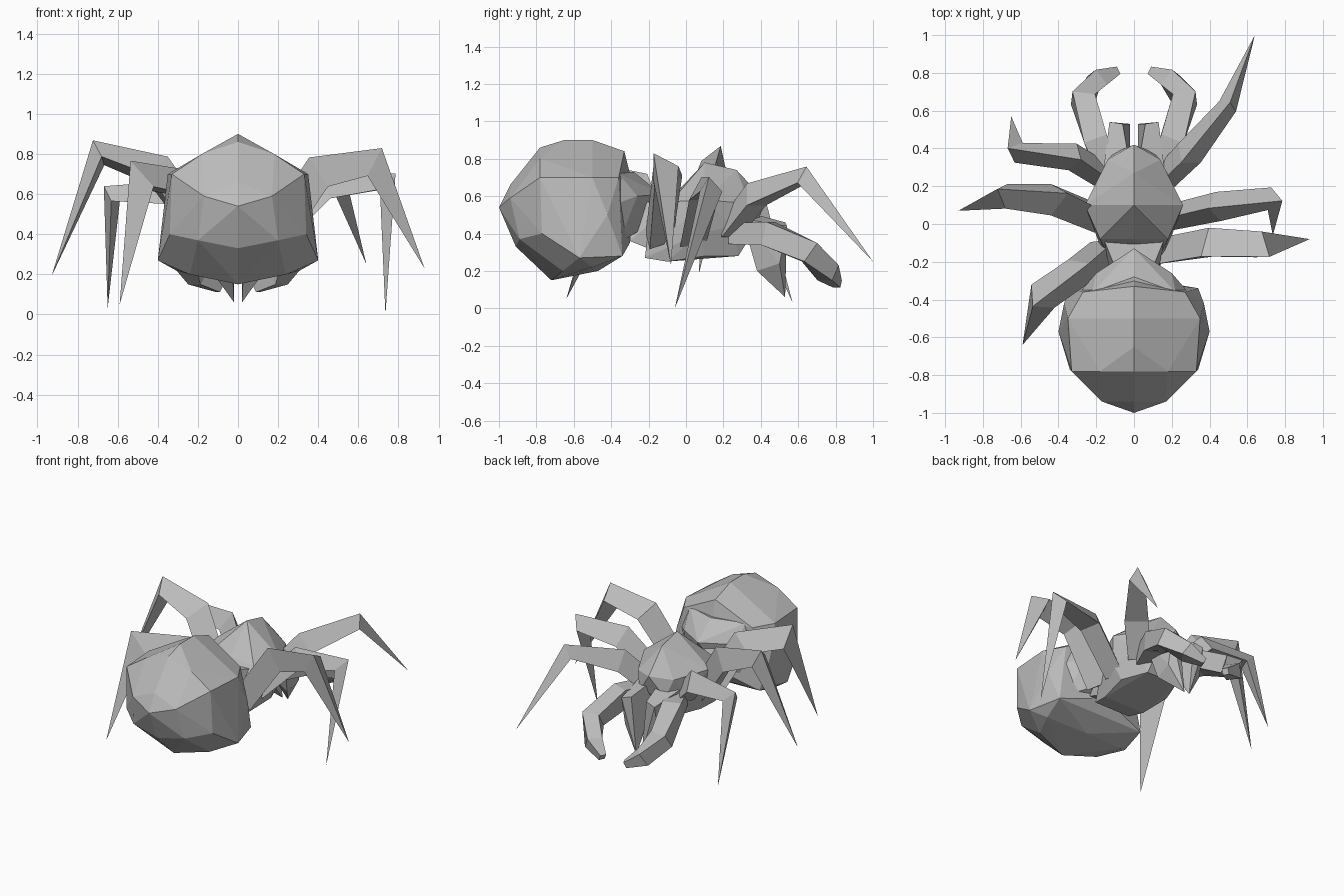
import bpy, bmesh, math
from mathutils import Vector

cube = bpy.data.objects.get("Cube")
if cube:
    bpy.data.objects.remove(cube, do_unlink=True)

grey = bpy.data.materials.new("plain_grey")
grey.use_nodes = True
colour = (0.5, 0.5, 0.5, 1)
grey.diffuse_color = colour
grey.node_tree.nodes["Principled BSDF"].inputs["Base Color"].default_value = colour


def finish(name, bm):
    bmesh.ops.recalc_face_normals(bm, faces=bm.faces)
    mesh = bpy.data.meshes.new(name)
    bm.to_mesh(mesh)
    bm.free()
    mesh.materials.append(grey)
    obj = bpy.data.objects.new(name, mesh)
    bpy.context.collection.objects.link(obj)
    return obj


def faceted(name, points, sides=(1, -1)):
    """Faceted solid wrapped round corner points, mirrored over the listed sides."""
    bm = bmesh.new()
    for s in sides:
        for x, y, z in points:
            if x or s == sides[0]:
                bm.verts.new((x * s, y, z))
    hull = bmesh.ops.convex_hull(bm, input=bm.verts)
    spare = set(hull["geom_interior"] + hull["geom_unused"])
    bmesh.ops.delete(bm, geom=[g for g in spare if isinstance(g, bmesh.types.BMVert)],
                     context='VERTS')
    bmesh.ops.dissolve_limit(bm, angle_limit=math.radians(4), verts=bm.verts, edges=bm.edges)
    return finish(name, bm)


def limb(name, path, radii, roll=0.0, sides=3):
    """Angular tapering limb: mitred rings with a ridge turned by roll."""
    path = [Vector(p) for p in path]
    bm = bmesh.new()
    rings = []
    for i, p in enumerate(path):
        back = (p - path[i - 1]).normalized() if i else Vector()
        ahead = (path[i + 1] - p).normalized() if i + 1 < len(path) else Vector()
        t = (back + ahead).normalized()
        side = t.cross(Vector((0, 0, 1))).normalized()
        up = side.cross(t)
        ring = []
        for k in range(sides):
            a = math.radians(roll) + math.tau * k / sides
            ring.append(bm.verts.new(p + (up * math.cos(a) + side * math.sin(a)) * radii[i]))
        rings.append(ring)
    for a, b in zip(rings, rings[1:]):
        for k in range(sides):
            n = (k + 1) % sides
            bm.faces.new((a[k], a[n], b[n], b[k]))
    bm.faces.new(rings[0])
    bm.faces.new(rings[-1])
    bmesh.ops.remove_doubles(bm, verts=bm.verts, dist=0.003)
    return finish(name, bm)


# Abdomen
faceted("abdomen", [
    (0, -1, .54), (.17, -.94, .59), (0, -.94, .66), (0, -.91, .33), (.2, -.89, .37),
    (0, -.78, .86), (.18, -.78, .8), (.33, -.78, .7), (.34, -.77, .4),
    (0, -.65, .9), (0, -.5, .9), (.35, -.5, .7), (.4, -.57, .27), (.34, -.34, .28),
    (0, -.72, .15), (.24, -.66, .2), (.31, -.5, .22), (0, -.47, .2), (.37, -.42, .5),
    (0, -.33, .84), (.27, -.36, .7), (0, -.3, .72), (.1, -.3, .35)])

# Nose of the abdomen, reaching over the waist
faceted("abdomen_nose", [
    (0, -.28, .73), (.22, -.36, .72), (.32, -.4, .55), (.2, -.26, .6), (.25, -.36, .35),
    (0, -.13, .61), (.1, -.24, .42)])

# Waist joining abdomen and thorax
faceted("waist", [(.08, -.28, .58), (.16, -.08, .55), (.12, -.3, .36), (.13, -.1, .28)])

# Thorax and head
faceted("thorax", [
    (0, .1, .78), (.26, .1, .58), (0, .27, .74), (.14, .34, .56), (0, .42, .58),
    (.18, -.08, .57), (0, -.08, .59), (.12, -.2, .42), (.14, -.22, .27), (.16, -.1, .25),
    (.24, .07, .4), (.19, .1, .28), (.18, .25, .44), (.12, .28, .28), (.1, .38, .44)])

# Jaws and feelers, mirrored
for side, s in (("left", 1), ("right", -1)):
    faceted(side + "_jaw", [
        (.02, .3, .52), (.16, .3, .48), (.06, .53, .46), (.13, .54, .44),
        (.13, .5, .24), (.12, .38, .2), (.03, .36, .28), (.02, .53, .06)], (s,))
    feeler = [(.12, .25, .4), (.2, .44, .4), (.27, .66, .3), (.195, .76, .19), (.09, .81, .13)]
    limb(side + "_feeler", [(x * s, y, z) for x, y, z in feeler],
         (.08, .09, .085, .07, .03), 45, 4)

# Legs, each in its own pose: path, radii, ridge roll
legs = {
    "left_front_leg": ([(.14, .22, .41), (.28, .36, .59), (.5, .63, .7), (.64, 1, .25)],
                       (.08, .09, .06, 0), 0),
    "left_middle_leg": ([(.17, .03, .36), (.43, .09, .62), (.74, .13, .65), (.735, -.06, 0)],
                        (.08, .09, .07, 0), 0),
    "left_back_leg": ([(.16, -.16, .36), (.4, -.12, .71), (.68, -.13, .76), (.93, -.08, .23)],
                      (.09, .1, .09, 0), 30),
    "right_front_leg": ([(-.14, .24, .41), (-.31, .35, .59), (-.63, .385, .59), (-.65, .57, .03)],
                        (.08, .085, .065, 0), 0),
    "right_middle_leg": ([(-.16, .03, .36), (-.41, .14, .71), (-.69, .16, .8), (-.93, .07, .19)],
                         (.09, .1, .08, 0), 20),
    "right_back_leg": ([(-.15, -.13, .36), (-.28, -.24, .64), (-.5, -.4, .68), (-.59, -.64, .05)],
                       (.09, .095, .1, 0), 0),
}
for name, (path, radii, roll) in legs.items():
    limb(name, path, radii, roll)
